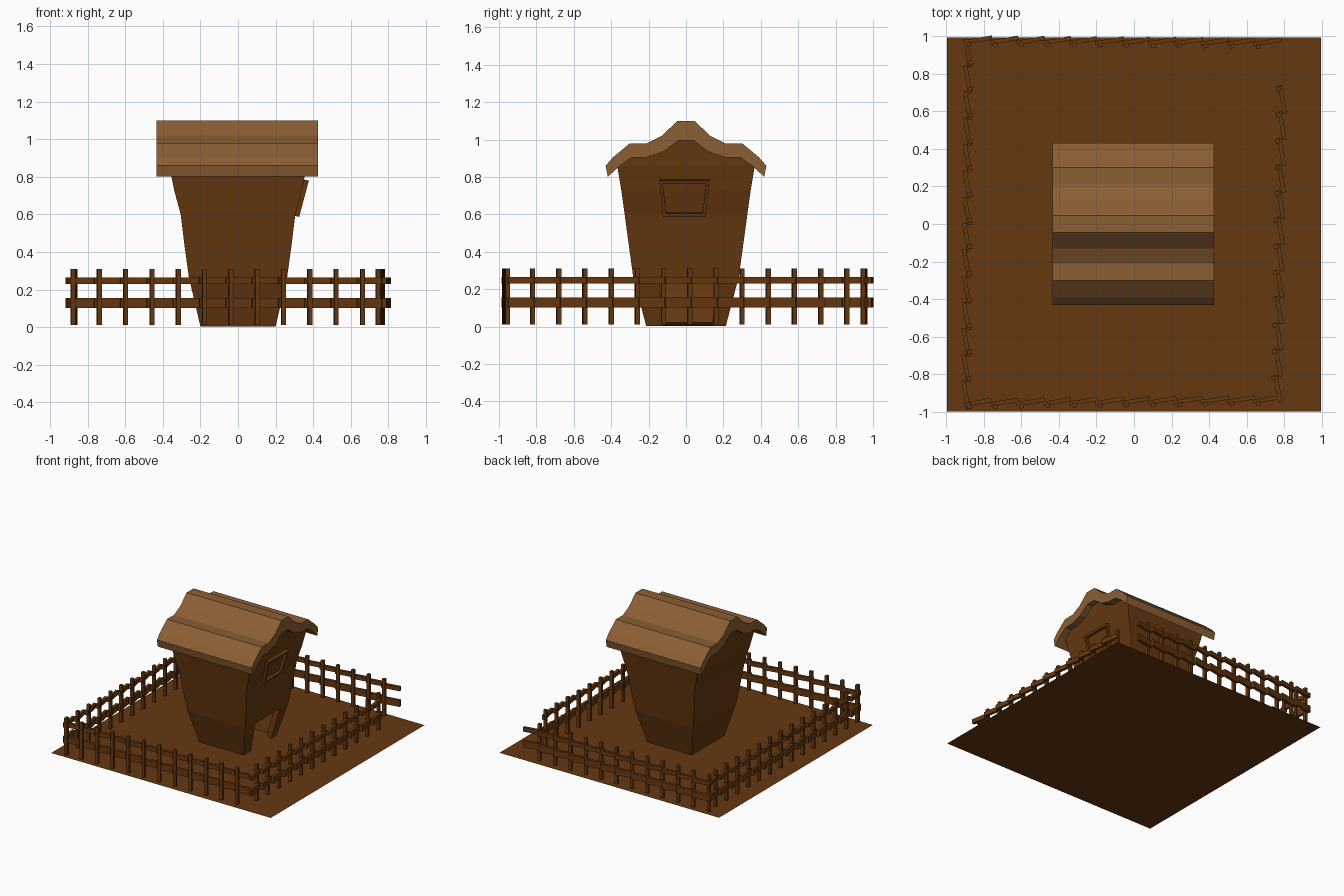
import bpy, math
from mathutils import Vector, Matrix

if "Cube" in bpy.data.objects:
    bpy.data.objects.remove(bpy.data.objects["Cube"])


def material(name, rgb):
    m = bpy.data.materials.new(name)
    m.diffuse_color = (*rgb, 1)
    m.use_nodes = True
    m.node_tree.nodes["Principled BSDF"].inputs["Base Color"].default_value = m.diffuse_color
    return m


WOOD = material("dark_wood", (0.133, 0.040, 0.005))
ROOF = material("roof_wood", (0.258, 0.112, 0.034))


def make(name, verts, faces, mat=WOOD):
    me = bpy.data.meshes.new(name)
    me.from_pydata(verts, [], faces)
    me.materials.append(mat)
    ob = bpy.data.objects.new(name, me)
    bpy.context.collection.objects.link(ob)
    return ob


def box_data(lo, hi, mat=Matrix()):
    vs = [mat @ Vector((x, y, z)) for z in (lo[2], hi[2])
          for x, y in ((lo[0], lo[1]), (hi[0], lo[1]), (hi[0], hi[1]), (lo[0], hi[1]))]
    fs = [(3, 2, 1, 0), (4, 5, 6, 7)] + [(i, (i + 1) % 4, (i + 1) % 4 + 4, i + 4) for i in range(4)]
    return vs, fs


# ground
make("ground", [(-.995, -.997, 0), (.995, -.997, 0), (.995, .993, 0), (-.995, .993, 0)], [(0, 1, 2, 3)])

# house walls: stacked rings (z, half x, half y), then gables under the roof
rings = [(0.003, .20, .213), (.27, .262, .283), (.43, .284, .305), (.60, .305, .328), (.73, .34, .346), (.86, .366, .368)]
verts, faces = [], []
for z, hx, hy in rings:
    verts += [(-hx, -hy, z), (hx, -hy, z), (hx, hy, z), (-hx, hy, z)]
for r in range(len(rings) - 1):
    for i in range(4):
        a, b = r * 4 + i, r * 4 + (i + 1) % 4
        faces.append((a, b, b + 4, a + 4))
gable = [(-.29, .915), (-.21, .915), (-.12, .945), (-.04, 1.01),
         (.04, 1.01), (.12, .945), (.21, .915), (.29, .915)]
c = (len(rings) - 1) * 4
g0, n = len(verts), len(gable)
for s in (-1, 1):
    verts += [(s * (.366 + .1 * (z - .86)), y, z) for y, z in gable]
left = [c] + list(range(g0, g0 + n)) + [c + 3]
right = [c + 1] + list(range(g0 + n, g0 + 2 * n)) + [c + 2]
faces += [tuple(left), tuple(reversed(right))]
for i in range(n + 1):
    faces.append((left[i], right[i], right[i + 1], left[i + 1]))
house = make("house_walls", verts, faces)
sol = house.modifiers.new("thickness", 'SOLIDIFY')
sol.thickness = .06
sol.offset = -1

# door opening on the right side
door = [(-.115, -.05), (.13, -.05), (.175, .25), (-.145, .25)]
dv = [(x, y, z) for x in (.08, .5) for y, z in door]
df = [(3, 2, 1, 0), (4, 5, 6, 7)] + [(i, (i + 1) % 4, (i + 1) % 4 + 4, i + 4) for i in range(4)]
cutter = make("door_cutter", dv, df)
cutter.hide_render = True
cutter.hide_set(True)
bo = house.modifiers.new("door", 'BOOLEAN')
bo.operation = 'DIFFERENCE'
bo.solver = 'EXACT'
bo.object = cutter
bpy.context.view_layer.objects.active = house
for m in ("thickness", "door"):
    bpy.ops.object.modifier_apply(modifier=m)
bpy.data.objects.remove(cutter)

# window frame lying on the sloped right wall
outer = [(-.123, .592), (.105, .592), (.125, .785), (-.142, .785)]
inner = [(-.107, .61), (.089, .61), (.107, .767), (-.124, .767)]
fv = []
for d in (-.01, .025):
    for loop in (outer, inner):
        fv += [(.303 + .265 * (z - .6) + d, y, z - d * .2) for y, z in loop]
ff = []
for i in range(4):
    j = (i + 1) % 4
    ff += [(8 + i, 8 + j, 12 + j, 12 + i), (i, j, 8 + j, 8 + i),
           (4 + j, 4 + i, 12 + i, 12 + j), (j, i, 4 + i, 4 + j)]
make("window_frame", fv, ff)

# wavy roof: profile in y/z extruded along x
top = [(-.43, .86), (-.39, .905), (-.30, .98), (-.21, .98), (-.13, 1.02), (-.045, 1.1)]
low = [(-.418, .80), (-.36, .855), (-.29, .905), (-.21, .905), (-.12, .935), (-.04, .995)]
top += [(-y, z) for y, z in reversed(top)]
low += [(-y, z) for y, z in reversed(low)]
k = len(top)
rv = [(x, y, z) for x in (-.434, .426) for y, z in top + low]
rf = []
for i in range(k - 1):
    a, o = i, 2 * k
    rf += [(a, o + a, o + a + 1, a + 1), (k + a + 1, o + k + a + 1, o + k + a, k + a),
           (a, a + 1, k + a + 1, k + a), (o + a + 1, o + a, o + k + a, o + k + a + 1)]
rf += [(0, k, 3 * k, 2 * k), (k - 1, 3 * k - 1, 4 * k - 1, 2 * k - 1)]
make("roof", rv, rf, ROOF)


# fence row: slightly turned rail segments, each with one post
def fence(name, start, step, count, seg, post):
    verts, faces = [], []

    def add(data):
        o = len(verts)
        verts.extend(data[0])
        faces.extend(tuple(i + o for i in f) for f in data[1])

    seg = Vector((*seg, 0))
    for i in range(count):
        p = Vector((start[0] + step[0] * i, start[1] + step[1] * i, 0))
        m = Matrix.Translation(p) @ Matrix.Rotation(math.atan2(seg.y, seg.x), 4, 'Z')
        for z0, z1 in ((.102, .155), (.23, .265)):
            add(box_data((0, -.011, z0), (seg.length, .011, z1), m))
        q = Matrix.Translation(p + Vector((*post, 0))) @ Matrix.Rotation(math.atan2(seg.y, seg.x), 4, 'Z')
        add(box_data((-.012, -.012, .01), (.012, .012, .31), q))
    make(name, verts, faces)


fence("front_fence", (-.905, -.962), (.14, .0015), 12, (.15, .026), (.027, -.009))
fence("back_fence", (-.905, .966), (.14, -.001), 12, (.15, .026), (.027, -.009))
fence("left_fence", (-.897, .985), (-.0008, -.14), 14, (.026, -.15), (.029, -.126))
fence("right_fence", (.777, .738), (-.0022, -.14), 12, (.026, -.15), (-.008, -.018))
for ob in list(bpy.context.collection.objects):
    bm_mesh = ob.data
    if ob.name != "ground":
        import bmesh
        bm = bmesh.new()
        bm.from_mesh(bm_mesh)
        bmesh.ops.recalc_face_normals(bm, faces=bm.faces)
        bm.to_mesh(bm_mesh)
        bm.free()
